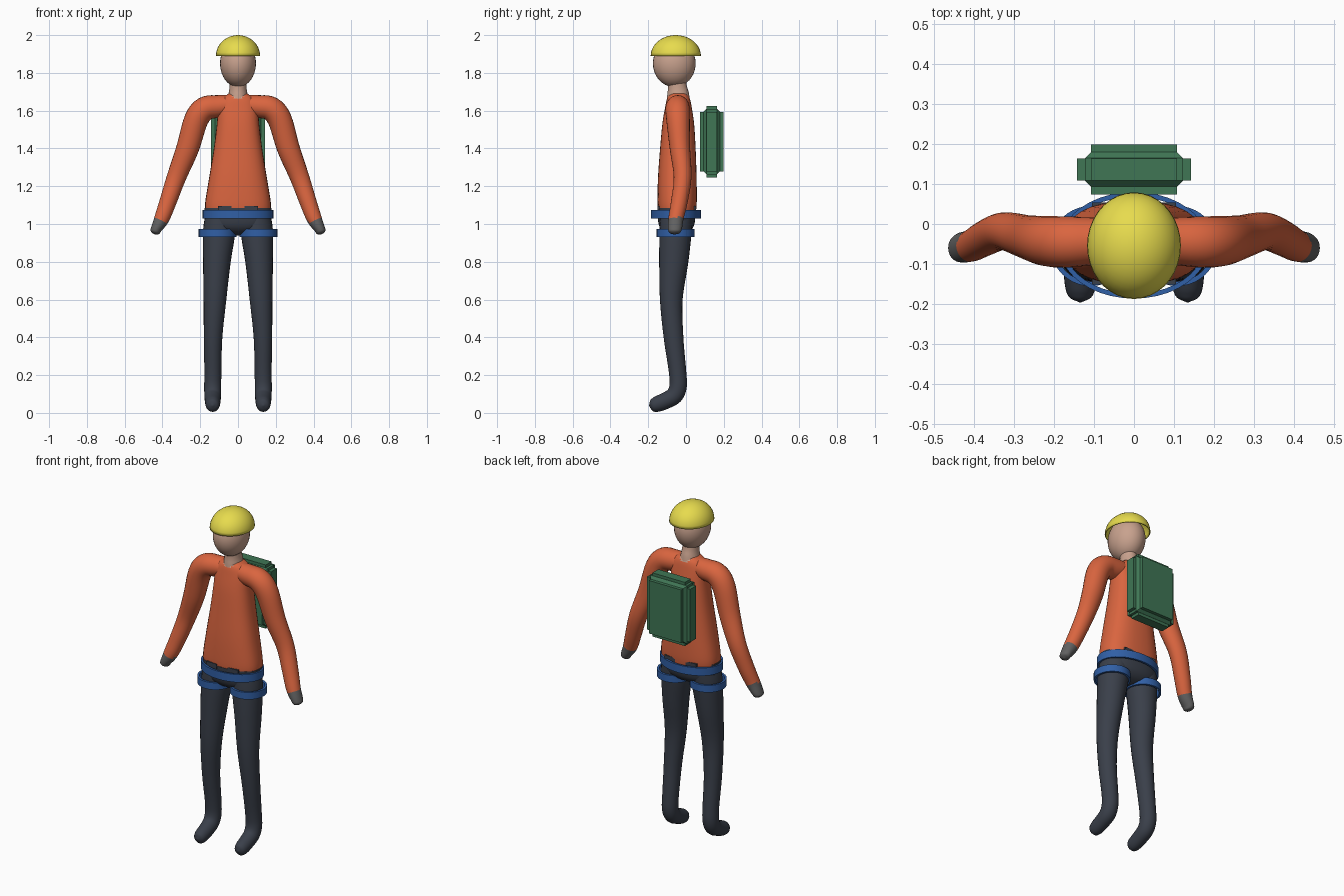
import bpy, bmesh, math
from mathutils import Vector, Matrix

cube = bpy.data.objects.get("Cube")
if cube:
    bpy.data.objects.remove(cube, do_unlink=True)


def material(name, r, g, b):
    m = bpy.data.materials.new(name)
    m.use_nodes = True
    m.diffuse_color = (r, g, b, 1)
    m.node_tree.nodes["Principled BSDF"].inputs["Base Color"].default_value = (r, g, b, 1)
    return m


ORANGE = material("orange jacket", 0.7, 0.13, 0.05)
DARK = material("dark trousers", 0.042, 0.05, 0.068)
BLUE = material("blue webbing", 0.03, 0.115, 0.38)
GREEN = material("green pack", 0.05, 0.18, 0.09)
YELLOW = material("yellow helmet", 0.8, 0.71, 0.075)
SKIN = material("skin", 0.58, 0.36, 0.27)
GREY = material("grey glove", 0.12, 0.12, 0.12)


def finish(name, bm, mats, rule=None, angle=40):
    """Turn a bmesh into a shaded object; rule(centre) picks the second colour."""
    bmesh.ops.recalc_face_normals(bm, faces=bm.faces)
    if rule:
        for f in bm.faces:
            f.material_index = int(rule(f.calc_center_median()))
    me = bpy.data.meshes.new(name)
    bm.to_mesh(me)
    bm.free()
    for m in mats:
        me.materials.append(m)
    ob = bpy.data.objects.new(name, me)
    bpy.context.collection.objects.link(ob)
    bpy.ops.object.select_all(action='DESELECT')
    ob.select_set(True)
    bpy.context.view_layer.objects.active = ob
    bpy.ops.object.shade_smooth_by_angle(angle=math.radians(angle))
    return ob


def skin_rings(rings, closed=False):
    """Bridge equal rings of points, capping the ends unless closed."""
    bm = bmesh.new()
    loops = [[bm.verts.new(p) for p in r] for r in rings]
    n = len(loops[0])
    pairs = list(zip(loops, loops[1:]))
    if closed:
        pairs.append((loops[-1], loops[0]))
    else:
        bm.faces.new(loops[0])
        bm.faces.new(loops[-1])
    for a, b in pairs:
        for i in range(n):
            j = (i + 1) % n
            bm.faces.new((a[i], a[j], b[j], b[i]))
    return bm


def smooth_path(keys, steps):
    """Catmull-Rom interpolation of (x, y, z, radius_u, radius_v) keys."""
    k = [Vector(q) for q in keys]
    k = [k[0] * 2 - k[1]] + k + [k[-1] * 2 - k[-2]]
    out = []
    for a, b, c, d in zip(k, k[1:], k[2:], k[3:]):
        for s in range(steps):
            t = s / steps
            out.append(0.5 * (2 * b + (c - a) * t + (2 * a - 5 * b + 4 * c - d) * t * t
                              + (3 * b - a - 3 * c + d) * t ** 3))
    return out + [k[-2]]


def tube(keys, ref, steps=5, sides=24, power=1.0):
    """Tapered limb along a path; radius_v lies along the ref axis."""
    pts = smooth_path(keys, steps)
    pos = [Vector(p[:3]) for p in pts]
    rings = []
    for i, p in enumerate(pts):
        t = (pos[min(i + 1, len(pos) - 1)] - pos[max(i - 1, 0)]).normalized()
        v = (ref - t * ref.dot(t)).normalized()
        u = t.cross(v)
        ring = []
        for s in range(sides):
            a = 2 * math.pi * s / sides
            c, w = math.cos(a), math.sin(a)
            c, w = (math.copysign(abs(q) ** power, q) for q in (c, w))
            ring.append(pos[i] + u * c * max(p[3], 0.002) + v * w * max(p[4], 0.002))
        rings.append(ring)
    return skin_rings(rings)


def band(name, x, y, rx, ry, z0, z1, thick=0.012):
    """Flat webbing loop."""
    rings = []
    for t, z in ((0, z0), (0, z1), (thick, z1), (thick, z0)):
        rings.append([(x + (rx - t) * math.cos(a), y + (ry - t) * math.sin(a), z)
                      for a in (2 * math.pi * i / 40 for i in range(40))])
    finish(name, skin_rings(rings, closed=True), [BLUE])


X, Y = Vector((1, 0, 0)), Vector((0, 1, 0))

# Jacket body, with a skin V at the collar and a ragged hem
body = [(0, -0.048, 1.06, 0.10, 0.174), (0, -0.047, 1.12, 0.104, 0.173),
        (0, -0.046, 1.25, 0.102, 0.152), (0, -0.043, 1.4, 0.094, 0.128),
        (0, -0.041, 1.53, 0.084, 0.112), (0, -0.04, 1.62, 0.07, 0.105),
        (0, -0.04, 1.665, 0.06, 0.085), (0, -0.04, 1.69, 0.045, 0.05)]
finish("jacket_body", tube(body, X, 6, 32, 0.8), [ORANGE, SKIN],
       lambda c: c.z > 1.652 + 0.9 * abs(c.x))

# Trouser seat
seat = [(0, -0.05, 0.94, 0.03, 0.05), (0, -0.05, 0.96, 0.07, 0.12),
        (0, -0.05, 1.0, 0.095, 0.172), (0, -0.05, 1.085, 0.102, 0.178)]
finish("trouser_seat", tube(seat, X, 4, 32, 0.85), [DARK])
for sx in (-1, 1):
    for y in (-0.145, 0.048):
        bm = bmesh.new()
        bmesh.ops.create_cube(bm, size=1, matrix=Matrix.Translation((sx * 0.07, y, 1.08))
                              @ Matrix.Diagonal((0.07, 0.012, 0.03, 1)))
        finish("waist_tab", bm, [DARK])

# Arms with gloves, and legs with feet
arm = [(0.05, -0.042, 1.627, 0.055, 0.055), (0.11, -0.043, 1.622, 0.06, 0.06),
       (0.175, -0.045, 1.61, 0.064, 0.064), (0.222, -0.042, 1.55, 0.064, 0.062),
       (0.267, -0.032, 1.4, 0.06, 0.054), (0.325, -0.018, 1.25, 0.051, 0.047),
       (0.37, -0.035, 1.12, 0.045, 0.044), (0.403, -0.053, 1.03, 0.04, 0.04),
       (0.432, -0.059, 0.975, 0.029, 0.037), (0.44, -0.06, 0.955, 0.024, 0.028),
       (0.443, -0.06, 0.946, 0.004, 0.004)]
leg = [(0.095, -0.05, 1.06, 0.085, 0.075), (0.1, -0.055, 0.96, 0.085, 0.085),
       (0.112, -0.065, 0.8, 0.077, 0.073), (0.122, -0.078, 0.6, 0.06, 0.06),
       (0.132, -0.066, 0.4, 0.052, 0.049), (0.133, -0.045, 0.22, 0.046, 0.045),
       (0.134, -0.042, 0.14, 0.046, 0.045), (0.134, -0.062, 0.092, 0.046, 0.044),
       (0.134, -0.105, 0.066, 0.044, 0.042), (0.134, -0.155, 0.046, 0.041, 0.038),
       (0.134, -0.182, 0.041, 0.03, 0.028), (0.134, -0.195, 0.039, 0.003, 0.003)]
for side, sx in (("right", -1), ("left", 1)):
    def flip(keys):
        return [(sx * k[0],) + k[1:] for k in keys]
    finish(side + "_arm", tube(flip(arm), Y), [ORANGE, GREY],
           lambda c: c.z < 1.04 - (0.445 - abs(c.x)) * 0.4)
    finish(side + "_leg", tube(flip(leg), X), [DARK], angle=60)
    band(side + "_leg_loop", sx * 0.108, -0.055, 0.1, 0.1, 0.932, 0.974)

band("waist_belt", 0, -0.053, 0.187, 0.133, 1.028, 1.075)

# Neck and head
neck = [(0, -0.04, 1.65, 0.062, 0.06), (0, -0.042, 1.69, 0.057, 0.05),
        (0, -0.046, 1.73, 0.05, 0.045), (0, -0.052, 1.8, 0.048, 0.045)]
finish("neck", tube(neck, X), [SKIN])
bm = bmesh.new()
bmesh.ops.create_uvsphere(bm, u_segments=32, v_segments=20, radius=1,
                          matrix=Matrix.Translation((0, -0.062, 1.85))
                          @ Matrix.Diagonal((0.095, 0.113, 0.125, 1)))
finish("head", bm, [SKIN])

# Helmet: hollow half dome
bm = bmesh.new()
bmesh.ops.create_uvsphere(bm, u_segments=36, v_segments=20, radius=1)
bmesh.ops.delete(bm, geom=[v for v in bm.verts if v.co.z < -0.01], context='VERTS')
bm.transform(Matrix.Translation((0, -0.054, 1.89)) @ Matrix.Diagonal((0.117, 0.133, 0.11, 1)))
helmet = finish("helmet", bm, [YELLOW])
shell = helmet.modifiers.new("shell", 'SOLIDIFY')
shell.thickness = 0.006

# Backpack: stepped slab with chamfers and narrow raised edges
PACK = Vector((0, 0.136, 1.436))
profile = [(-0.0625, 0.107, 0.158), (-0.043, 0.107, 0.158), (-0.028, 0.122, 0.173)]
profile += [(-y, w, h) for y, w, h in reversed(profile)]
rings = [[PACK + Vector((a * w, y, b * h)) for a, b in ((-1, -1), (1, -1), (1, 1), (-1, 1))]
         for y, w, h in profile]
finish("backpack", skin_rings(rings), [GREEN], angle=30)
for name, w, h in (("pack_side_edge", 0.142, 0.158), ("pack_end_edge", 0.107, 0.19)):
    bm = bmesh.new()
    bmesh.ops.create_cube(bm, size=2, matrix=Matrix.Translation(PACK)
                          @ Matrix.Diagonal((w, 0.0275, h, 1)))
    finish(name, bm, [GREEN])
